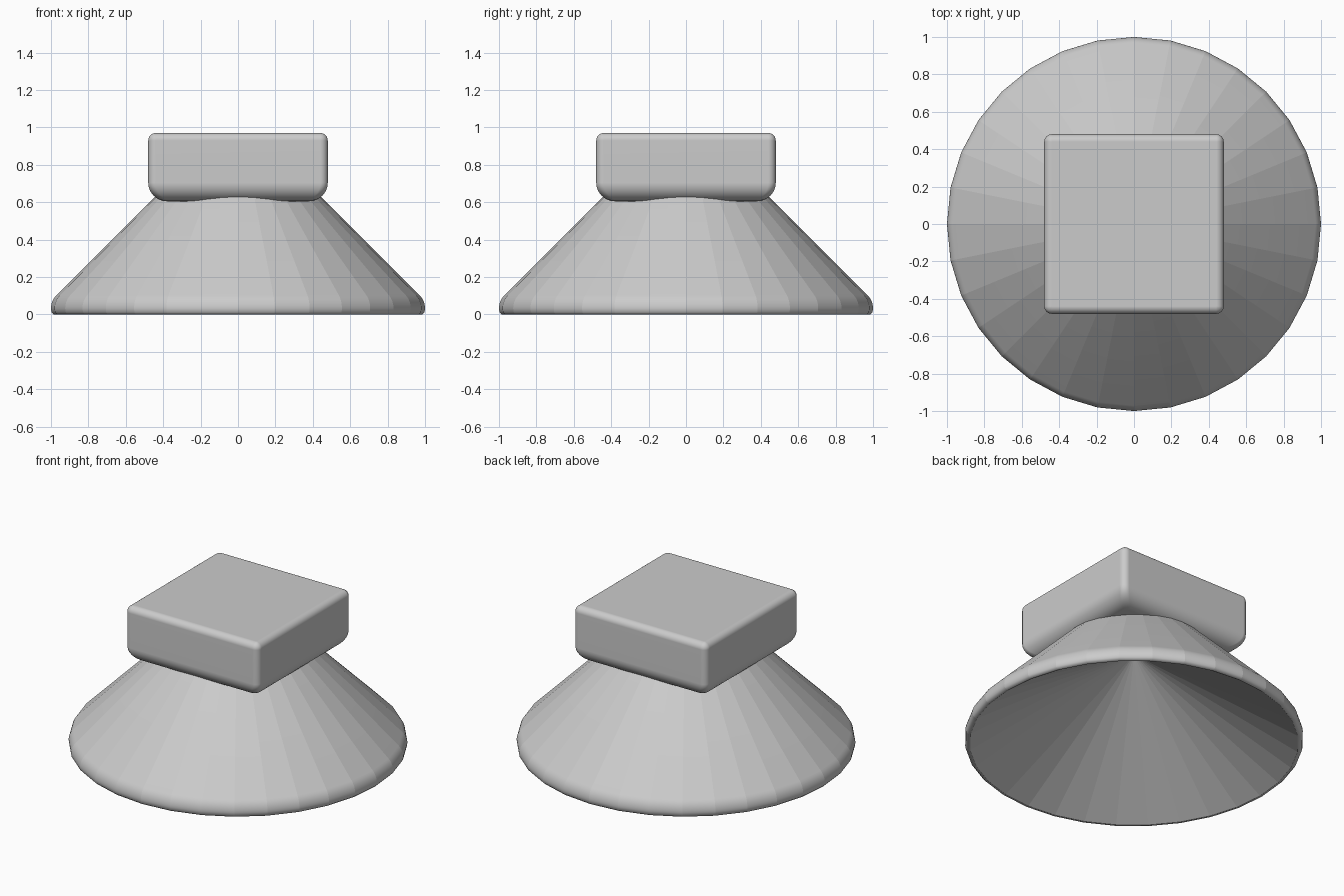
import bpy, bmesh
from math import sin, cos, pi, radians

if "Cube" in bpy.data.objects:
    bpy.data.objects.remove(bpy.data.objects["Cube"])


def finish(bm, name):
    bmesh.ops.recalc_face_normals(bm, faces=bm.faces)
    for f in bm.faces:
        f.smooth = True
    mesh = bpy.data.meshes.new(name)
    bm.to_mesh(mesh)
    bm.free()
    obj = bpy.data.objects.new(name, mesh)
    bpy.context.collection.objects.link(obj)
    return obj


def bridge(bm, a, b):
    n = len(a)
    for i in range(n):
        j = (i + 1) % n
        bm.faces.new((a[i], a[j], b[j], b[i]))


def arc(cx, cz, r, a0, a1, n):
    return [(cx + r * cos(radians(a0 + (a1 - a0) * i / n)),
             cz + r * sin(radians(a0 + (a1 - a0) * i / n))) for i in range(n + 1)]


# Hollow 32-sided skirt: closed top, rounded rim, conical hollow underneath
SIDES = 32
profile = [(0.40, 0.673)] + arc(0.90, 0.032, 0.10, 45, 0, 6) + [(0.997, 0.012), (0.985, 0.0), (0.97, 0.0)]
bm = bmesh.new()
rings = [[bm.verts.new((r * cos(2 * pi * i / SIDES), r * sin(2 * pi * i / SIDES), z))
          for i in range(SIDES)] for r, z in profile]
for a, b in zip(rings, rings[1:]):
    bridge(bm, a, b)
    for u, v in zip(a, b):
        bm.edges.get((u, v)).smooth = False      # crisp facets
bm.faces.new(rings[0])
apex = bm.verts.new((0, 0, 0.60))
for i in range(SIDES):
    bm.faces.new((rings[-1][i], rings[-1][(i + 1) % SIDES], apex))
for e in apex.link_edges:
    e.smooth = False
for ring in (rings[0], rings[-1]):
    for i in range(SIDES):
        bm.edges.get((ring[i], ring[(i + 1) % SIDES])).smooth = False
finish(bm, "skirt")


# Square block: large rounding below, small rounding above, as stacked rounded squares
def square_ring(bm, half, rad, z, n=6):
    pts = []
    for k, (sx, sy) in enumerate(((1, 1), (-1, 1), (-1, -1), (1, -1))):
        c = half - rad
        pts += [bm.verts.new((x, y, z)) for x, y in arc(sx * c, sy * c, rad, 90 * k, 90 * k + 90, n)]
    return pts


bm = bmesh.new()
levels = [(h, 0.04, z) for h, z in arc(0.38, 0.705, 0.10, -90, 0, 8)]
levels += [(h, max(h - 0.44, 0.001), z) for h, z in arc(0.44, 0.93, 0.04, 0, 90, 6)]
rings = [square_ring(bm, *lv) for lv in levels]
for a, b in zip(rings, rings[1:]):
    bridge(bm, a, b)
bm.faces.new(rings[0])
bm.faces.new(rings[-1])
block = finish(bm, "block")
weighted = block.modifiers.new("flat_faces", 'WEIGHTED_NORMAL')
weighted.keep_sharp = True
